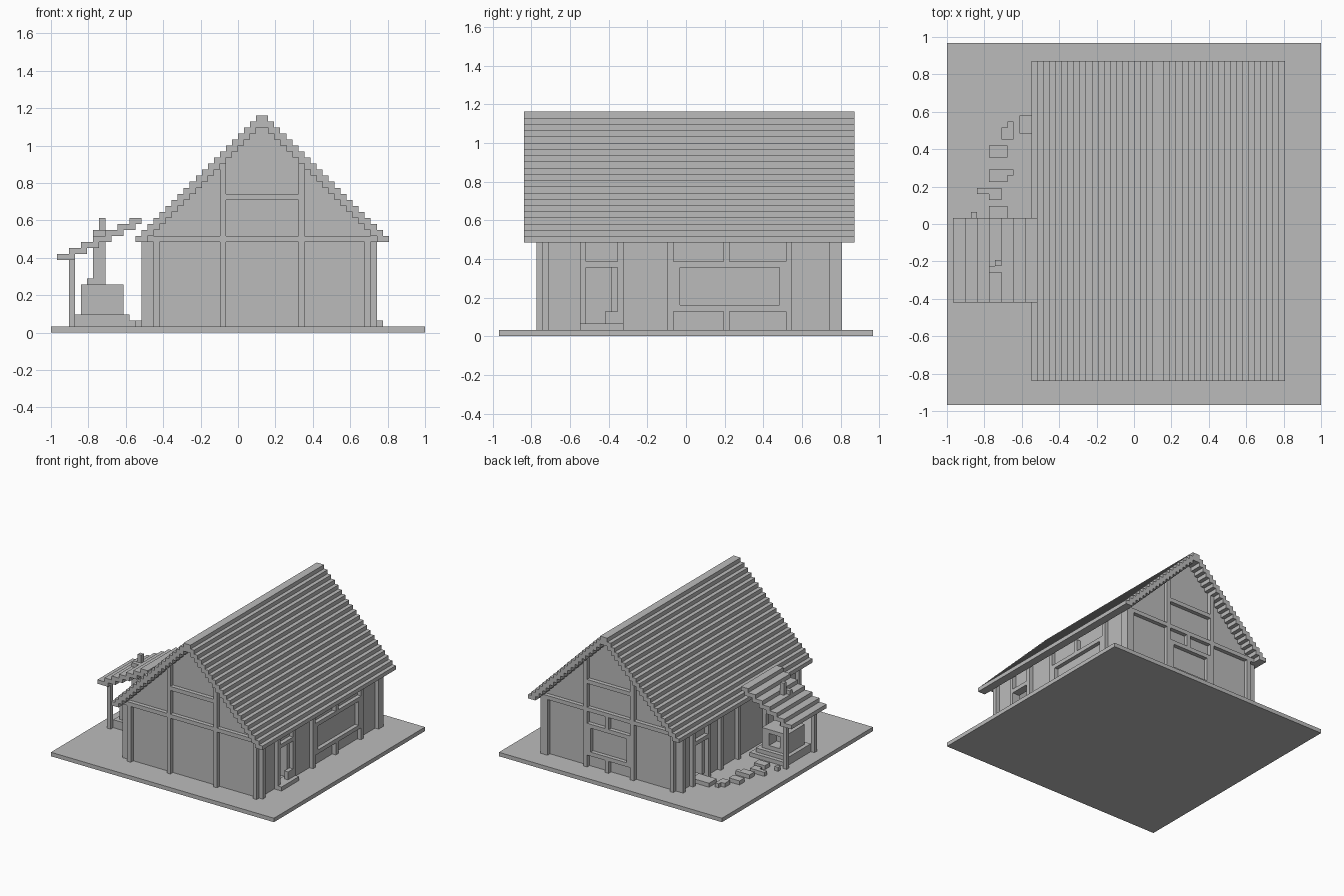
import bpy
import bmesh
from mathutils import Vector

default_cube = bpy.data.objects.get("Cube")
if default_cube:
    bpy.data.objects.remove(default_cube, do_unlink=True)

# One building unit; the ground plate is 62 by 60 units
UNIT = 1 / 31
ORIGIN = Vector((-1.0, -30 * UNIT, 0.0))

grey = bpy.data.materials.new("plain_grey")
grey.use_nodes = True
grey.diffuse_color = (0.5, 0.5, 0.5, 1)
grey.node_tree.nodes["Principled BSDF"].inputs["Base Color"].default_value = grey.diffuse_color


def block(x, y, z):
    """Describe a block by its (start, end) range in units on each axis."""
    return tuple(zip(x, y, z))


def build(name, blocks):
    """Join a list of blocks into one flat-shaded object."""
    bm = bmesh.new()
    for low, high in blocks:
        low, high = Vector(low), Vector(high)
        size = (high - low) * UNIT
        centre = (high + low) * UNIT / 2 + ORIGIN
        made = bmesh.ops.create_cube(bm, size=1)["verts"]
        bmesh.ops.scale(bm, vec=size, verts=made)
        bmesh.ops.translate(bm, vec=centre, verts=made)
    mesh = bpy.data.meshes.new(name)
    bm.to_mesh(mesh)
    bm.free()
    mesh.materials.append(grey)
    part = bpy.data.objects.new(name, mesh)
    bpy.context.collection.objects.link(part)
    return part


def one(start):
    """Range that is a single unit thick."""
    return (start, start + 1)


def along_x(depth):
    """Placer for timbers on a wall that runs along x."""
    return lambda span, z: block(span, one(depth), z)


def along_y(depth):
    """Placer for timbers on a wall that runs along y."""
    return lambda span, z: block(one(depth), span, z)


def window_frame(place, left, right, middle):
    """Frame with short studs above and below it."""
    sill, head = one(4), one(11)
    opening = (sill[0], head[1])
    return [place((left, right), sill), place((left, right), head),
            place(one(left), opening), place(one(right - 1), opening),
            place(one(middle), (1, sill[0])), place(one(middle), (head[1], EAVE))]


EAVE, WALL_TOP, RIDGE = 15, 17, 36
FRONT, BACK = 7, 53          # gable wall positions along y
LEFT, RIGHT = 52, 16         # side wall positions along x
STUDS = (28, 41)             # middle posts on both gables
wall_height = (1, WALL_TOP)
door_height = (1, 11)

build("ground_plate", [block((0, 62), (0, 60), one(0))])

# Stepped roof, each course overlapping the next
roof_length = (4, 57)
roof = []
for step in range(RIDGE - EAVE):
    level = one(EAVE + step)
    roof.append(block((14 + step, 16 + step), roof_length, level))
    roof.append(block((54 - step, 56 - step), roof_length, level))
build("main_roof", roof)

# Gable walls, filled up to the roof courses
for name, depth in (("front_gable_wall", FRONT), ("back_gable_wall", BACK)):
    place = along_x(depth)
    courses = [place((RIGHT, LEFT + 1), wall_height)]
    for step in range(2, RIDGE - EAVE - 1):
        courses.append(place((15 + step, 55 - step), one(EAVE + step)))
    build(name, courses)

# Side walls with door openings
for name, depth, door in (("left_wall", LEFT, (14, 19)), ("right_wall", RIGHT, (44, 49))):
    place = along_y(depth)
    build(name, [place((FRONT, door[0]), wall_height),
                 place((door[1], BACK + 1), wall_height),
                 place(door, (door_height[1], WALL_TOP))])

# Timber framing on the gables
for name, depth in (("front_timbers", FRONT - 1), ("back_timbers", BACK + 1)):
    place = along_x(depth)
    timbers = [place((14, 56), one(EAVE)), place((STUDS[0], STUDS[1] + 1), one(22))]
    timbers += [place(one(x), (1, EAVE + 14)) for x in STUDS]
    timbers += [place(one(x), (1, EAVE)) for x in (RIGHT + 1, LEFT)]
    build(name, timbers)
build("back_window_frame",
      window_frame(along_x(BACK + 1), STUDS[0] + 1, STUDS[1], 35))

# Timber framing on the sides
outer_left, outer_right = along_y(LEFT + 1), along_y(RIGHT - 1)
post_height = (1, EAVE + 1)
build("left_posts", [outer_left(one(y), post_height)
                     for y in (FRONT, 13, 19, 27, 46, BACK)]
      + [block(one(LEFT + 1), (BACK, BACK + 2), post_height)])
build("right_posts", [outer_right(one(y), post_height)
                      for y in (FRONT, 20, 31, 38, 43, 49, BACK)])
build("left_window_frame", window_frame(outer_left, 28, 46, 36))
build("left_door_lintel", [outer_left((13, 20), one(11))])
build("right_door_lintel", [outer_right((43, 50), one(11))])

# Open door leaves, swung inwards
leaf_height = (2, 11)
build("left_door", [block((LEFT - 4, LEFT + 1), one(18), leaf_height)])
build("right_door", [block((RIGHT, RIGHT + 5), one(44), leaf_height)])
build("left_doorstep", [block((LEFT, 55), (13, 20), one(1)),
                        block(one(LEFT + 1), (17, 19), (2, 4))])
build("right_doorstep", [block((12, RIGHT + 1), (45, 48), one(1))])

# Stepping stones, as x and y ranges
stones = [((9, 11), (44, 46)), (one(10), one(46)),
          ((7, 10), (41, 43)),
          ((7, 10), (37, 39)), (one(10), one(38)),
          ((5, 9), one(35)), ((7, 9), one(34)),
          ((7, 10), (31, 33)), (one(4), one(31))]
build("stepping_stones", [block(x, y, one(1)) for x, y in stones])

# Lean-to shelter
shelter_length = (17, 31)
build("shelter_roof", [block((1 + 2 * s, min(4 + 2 * s, 15)), shelter_length, one(12 + s))
                       for s in range(7)])
build("shelter_posts", [block(one(3), one(y), (1, 13)) for y in (18, 29)])
build("shelter_base", [block((4, 14), (19, 29), one(1)),
                       block((4, 13), (19, 28), one(2))])

# Furnace with a niche facing the back, and its chimney
body = (20, 27)
build("furnace", [block((5, 7), body, (3, 8)), block((10, 12), body, (3, 8)),
                  block((7, 10), (20, 24), (3, 8)),
                  block((7, 10), body, one(3)), block((7, 10), body, one(7))])
build("chimney", [block((6, 9), (22, 24), one(8)),
                  block((7, 9), one(22), (8, 17)),
                  block(one(8), one(23), (8, 19))])
